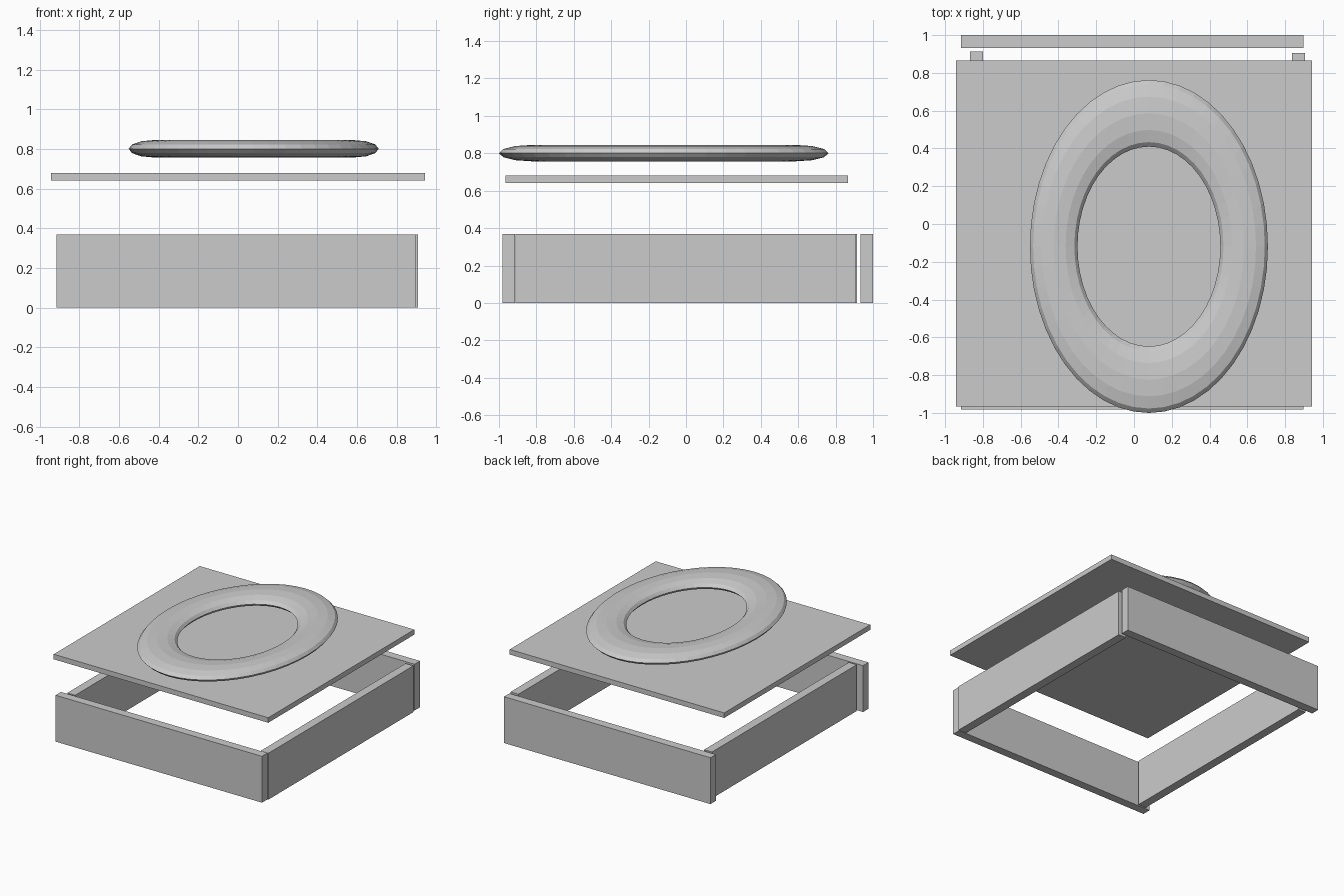
import bpy

if "Cube" in bpy.data.objects:
    bpy.data.objects.remove(bpy.data.objects["Cube"])


def box(name, x0, x1, y0, y1, z0, z1):
    """Axis-aligned board from its limits."""
    bpy.ops.mesh.primitive_cube_add(
        size=1, location=((x0 + x1) / 2, (y0 + y1) / 2, (z0 + z1) / 2))
    ob = bpy.context.object
    ob.name = name
    ob.scale = (x1 - x0, y1 - y0, z1 - z0)
    bpy.ops.object.transform_apply(location=False, rotation=False, scale=True)
    return ob


# Four loose boards that form the open frame
H = 0.368
box("front_board", -0.915, 0.898, -0.982, -0.914, 0, H)
box("back_board", -0.915, 0.898, 0.932, 1.0, 0, H)
box("left_board", -0.868, -0.799, -0.902, 0.913, 0, H)
box("right_board", 0.837, 0.906, -0.911, 0.906, 0, H)

# Flat lid floating above the frame
box("lid_panel", -0.942, 0.942, -0.966, 0.866, 0.64, 0.68)

# Flattened oval seat ring
bpy.ops.mesh.primitive_torus_add(
    major_segments=48, minor_segments=12, major_radius=1.0, minor_radius=0.25,
    location=(0.079, -0.119, 0.801))
ring = bpy.context.object
ring.name = "seat_ring"
ring.scale = (0.504, 0.705, 0.175)
bpy.ops.object.transform_apply(location=False, rotation=False, scale=True)
